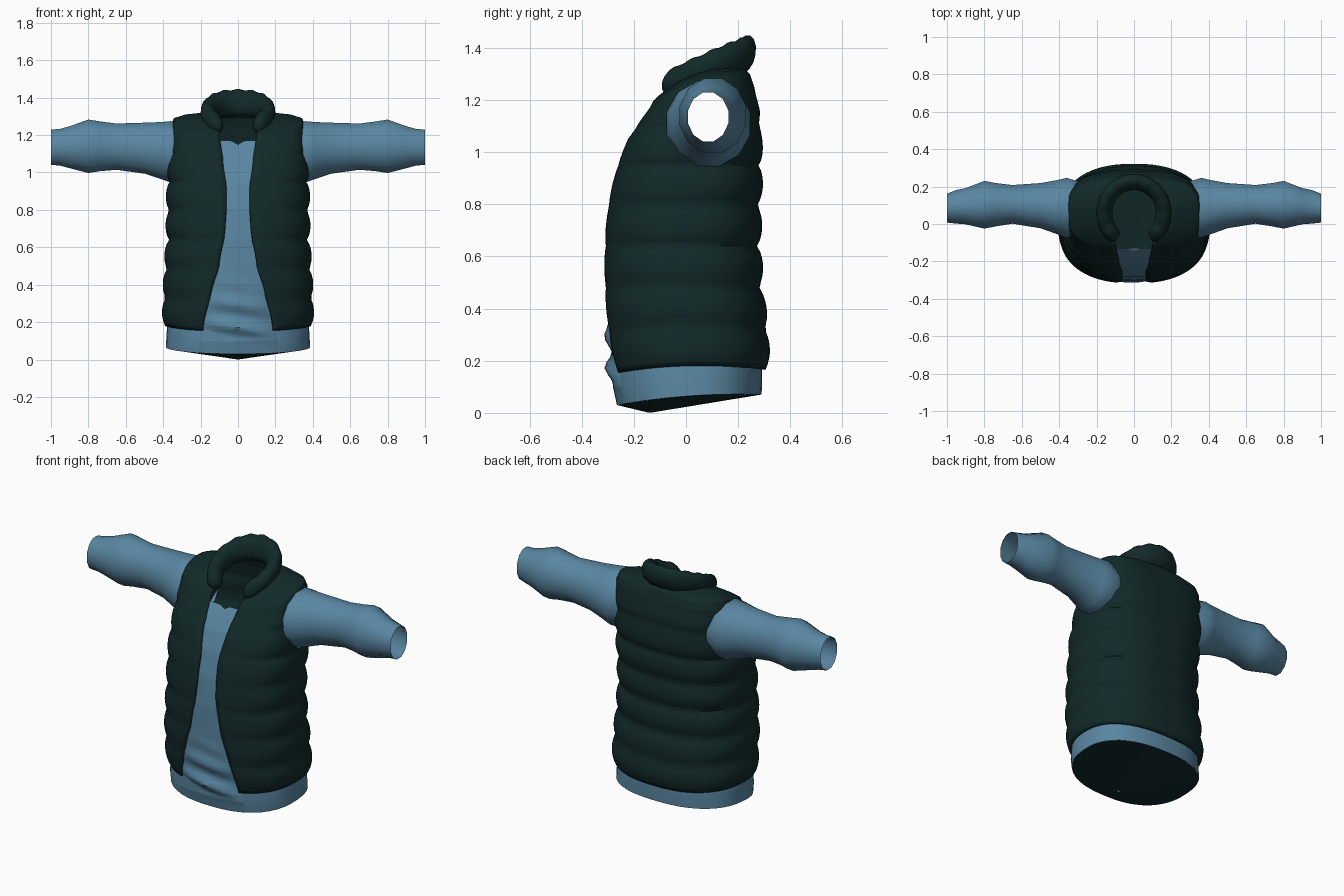
import bpy, bmesh
from math import sin, cos, asin, pi, exp, copysign, radians

if "Cube" in bpy.data.objects:
    bpy.data.objects.remove(bpy.data.objects["Cube"])


def material(name, rgb):
    m = bpy.data.materials.new(name)
    m.use_nodes = True
    m.diffuse_color = (*rgb, 1)
    bsdf = m.node_tree.nodes["Principled BSDF"]
    bsdf.inputs["Base Color"].default_value = (*rgb, 1)
    bsdf.inputs["Roughness"].default_value = 0.8
    return m


BLUE = material("faded_blue", (0.10, 0.24, 0.36))
DARK = material("dark_green", (0.006, 0.022, 0.022))


def lerp(table, s):
    """Row of a table at fractional index s."""
    i = min(int(s), len(table) - 2)
    return [a + (b - a) * (s - i) for a, b in zip(table[i], table[i + 1])]


def by_height(table, z):
    """Value at height z from (height, value) pairs."""
    for (z0, v0), (z1, v1) in zip(table, table[1:]):
        if z <= z1:
            return v0 + (v1 - v0) * max(0, (z - z0) / (z1 - z0))
    return table[-1][1]


def skin(name, rows, mat, closed=False, caps=False, drop=None):
    """Skin a list of point rows with quads."""
    bm = bmesh.new()
    grid = [[bm.verts.new(p) for p in row] for row in rows]
    n = len(grid[0])
    for low, high in zip(grid, grid[1:]):
        for c in range(n if closed else n - 1):
            d = (c + 1) % n
            bm.faces.new((low[c], low[d], high[d], high[c]))
    if caps:
        bm.faces.new(grid[0][::-1])
        bm.faces.new(grid[-1])
        bmesh.ops.recalc_face_normals(bm, faces=bm.faces)
    if drop:
        gone = [f for f in bm.faces if drop(f.calc_center_median())]
        bmesh.ops.delete(bm, geom=gone, context="FACES")
    mesh = bpy.data.meshes.new(name)
    bm.to_mesh(mesh)
    bm.free()
    mesh.materials.append(mat)
    ob = bpy.data.objects.new(name, mesh)
    bpy.context.collection.objects.link(ob)
    bpy.ops.object.select_all(action="DESELECT")
    ob.select_set(True)
    bpy.context.view_layer.objects.active = ob
    bpy.ops.object.shade_smooth_by_angle(angle=radians(60))
    return ob


def torso_point(key, t, grow=0.0):
    """Point on a torso ring; t = 0 at the front, turning towards +x."""
    zf, zs, zb, a, yf, yb, n = key
    sx, cy = sin(t), -cos(t)
    x = (a + grow) * copysign(abs(sx) ** (2 / n), sx)
    v = copysign(abs(cy) ** (2 / n), cy)
    k = 0.3 + 0.7 * min(1, max(0, v + 1))
    y = (yf + yb) / 2 + v * ((yb - yf) / 2 + grow * k)
    z = zs + v * (zb - zf) / 2 + v * v * ((zf + zb) / 2 - zs)
    return x, y, z


# Torso rings: front, side and back height, half width, front y, back y, squareness
TORSO = [
    (0.15, 0.18, 0.165, 0.385, -0.28, 0.300, 2.4),
    (0.30, 0.32, 0.31, 0.385, -0.305, 0.300, 2.4),
    (0.48, 0.48, 0.48, 0.378, -0.312, 0.278, 2.4),
    (0.64, 0.64, 0.64, 0.368, -0.310, 0.272, 2.4),
    (0.80, 0.80, 0.80, 0.366, -0.295, 0.272, 2.5),
    (0.95, 0.95, 0.95, 0.365, -0.260, 0.278, 2.6),
    (1.05, 1.05, 1.05, 0.362, -0.220, 0.280, 2.8),
    (1.12, 1.15, 1.16, 0.360, -0.175, 0.278, 3),
    (1.17, 1.245, 1.25, 0.358, -0.140, 0.262, 3),
    (1.19, 1.28, 1.285, 0.345, -0.130, 0.250, 3),
    (1.195, 1.297, 1.30, 0.290, -0.128, 0.245, 2.6),
    (1.20, 1.305, 1.31, 0.210, -0.125, 0.235, 2.2),
    (1.19, 1.295, 1.32, 0.130, -0.110, 0.215, 2),
]
OPENING = [(0.15, 0.185), (0.3, 0.155), (0.5, 0.10), (0.7, 0.065),
           (0.9, 0.058), (1.1, 0.083), (1.2, 0.10)]
PUFF = [(0.15, 0.022), (0.95, 0.02), (1.1, 0.010), (1.22, 0.0)]
STEPS, COLS = 7, 84


def angle_at(key, x):
    """Ring angle where the front reaches a given x."""
    return copysign(asin(min(1, abs(x) / key[3]) ** (key[6] / 2)), x)


# Quilted vest, open at the front, with armholes
rows = []
for r in range((len(TORSO) - 1) * STEPS + 1):
    key = lerp(TORSO, r / STEPS)
    z = key[1]
    grow = by_height(PUFF, z) * abs(sin(pi * (z - 0.33) / 0.155)) ** 0.7
    t0 = angle_at(key, by_height(OPENING, key[0]))
    rows.append([torso_point(key, t0 + (2 * pi - 2 * t0) * c / COLS, grow)
                 for c in range(COLS + 1)])


def in_armhole(p):
    return abs(p.x) > 0.25 and (p.y - 0.085) ** 2 + (p.z - 1.11) ** 2 < 0.135 ** 2


vest = skin("vest", rows, DARK, drop=in_armhole)
shell = vest.modifiers.new("thickness", "SOLIDIFY")
shell.thickness = 0.02
shell.offset = -1

# Shirt hem below the vest
HEM = [(0.03, 0.065, 0.07, 0.385, -0.265, 0.29, 2.4),
       (0.10, 0.12, 0.12, 0.383, -0.28, 0.292, 2.4),
       (0.17, 0.19, 0.18, 0.378, -0.275, 0.292, 2.4),
       (0.25, 0.25, 0.25, 0.365, -0.28, 0.285, 2.4)]
turn = [2 * pi * c / 40 for c in range(40)]
skin("shirt_hem", [[torso_point(k, t) for t in turn] for k in HEM], BLUE, closed=True)

# Dark lining closing the bottom, sagging to a low point
rim = [torso_point(HEM[0], t, -0.003) for t in turn]
low = (0, -0.14, 0.0)
lining = [[tuple(q + (p - q) * f for p, q in zip(pt, low)) for pt in rim]
          for f in (0.02, 0.5, 1)]
skin("hem_lining", lining, DARK, closed=True)

# Shirt front seen between the vest edges, with folds at the belly and a V neck
FRONT = HEM[:2] + [(*k[:4], k[4] + 0.012, *k[5:]) for k in TORSO[:9]]
rows = []
for r in range((len(FRONT) - 1) * STEPS + 1):
    key = lerp(FRONT, r / STEPS)
    half = by_height(OPENING, key[0]) + 0.03
    row = []
    for c in range(17):
        u = c / 8 - 1
        x, y, z = torso_point(key, angle_at(key, u * half))
        fold = z + 0.03 * u
        y -= (1 - u * u) * (0.042 * exp(-((fold - 0.17) / 0.035) ** 2)
                            + 0.022 * exp(-((fold - 0.29) / 0.035) ** 2)
                            + 0.008 * exp(-((fold - 0.40) / 0.03) ** 2))
        row.append((x, y, min(z, 1.15 + 0.6 * abs(x))))
    rows.append(row)
skin("shirt_front", rows, BLUE)

# Open sleeves: x, centre y, centre z, radius y, radius z
SLEEVE = [(0.28, 0.085, 1.11, 0.143, 0.145), (0.36, 0.086, 1.11, 0.166, 0.170),
          (0.41, 0.09, 1.117, 0.150, 0.158), (0.50, 0.098, 1.13, 0.125, 0.141),
          (0.65, 0.105, 1.138, 0.107, 0.128), (0.74, 0.103, 1.14, 0.120, 0.138),
          (0.80, 0.103, 1.14, 0.132, 0.148), (0.90, 0.095, 1.135, 0.10, 0.116),
          (0.95, 0.092, 1.135, 0.093, 0.102), (1.0, 0.085, 1.135, 0.08, 0.097)]
for side, name in ((1, "left_sleeve"), (-1, "right_sleeve")):
    ring = [side * 2 * pi * (c + 0.5) / 12 for c in range(12)]
    skin(name, [[(side * x, y + ry * cos(t), z + rz * sin(t)) for t in ring]
                for x, y, z, ry, rz in SLEEVE], BLUE, closed=True)

# Padded stand-up collar, a tilted roll open at the throat
rows = []
for i in range(45):
    u = i / 22 - 1
    phi = pi + u * radians(146)
    back = (1 - cos(phi)) / 2
    end = max(0.45, min(1, (1 - abs(u)) * 9 + 0.45))
    cx, cy = 0.158 * sin(phi), 0.06 - 0.165 * cos(phi)
    cz = 1.225 + 0.15 * back ** 0.75
    h = (0.052 + 0.018 * back) * end
    thick = 0.042 * end
    row = []
    for c in range(14):
        t = 2 * pi * c / 14
        out = thick * cos(t) + 0.012 * sin(t) * back
        lift = h * sin(t) * (1 + 0.06 * cos(u * 36))
        row.append((cx + out * sin(phi), cy - out * cos(phi), cz + lift))
    rows.append(row)
skin("collar", rows, DARK, closed=True, caps=True)
